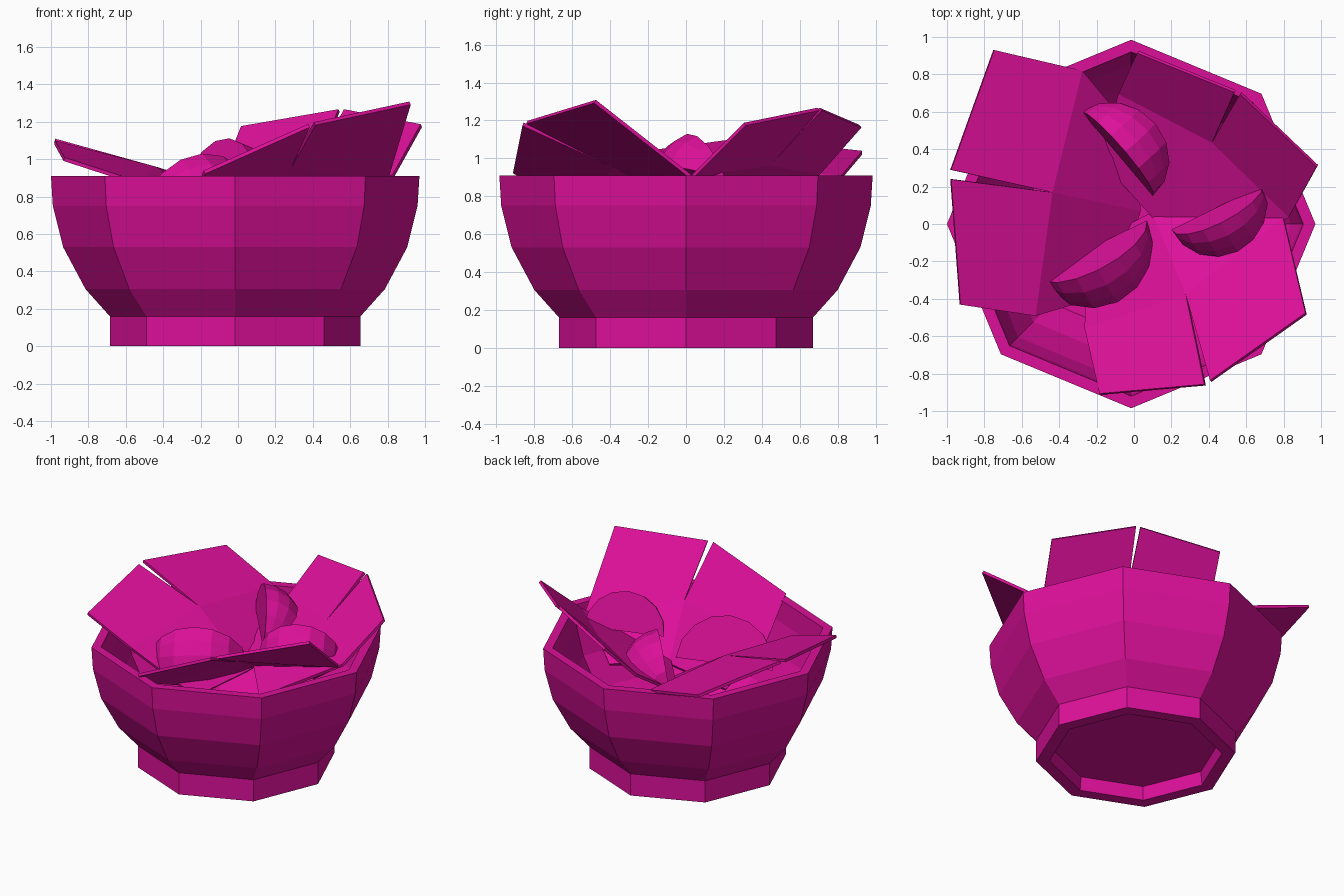
import bpy, bmesh, math
from mathutils import Vector, Matrix

if "Cube" in bpy.data.objects:
    bpy.data.objects.remove(bpy.data.objects["Cube"])

mat = bpy.data.materials.new("magenta")
mat.diffuse_color = (0.72, 0.005, 0.32, 1)
mat.use_nodes = True
mat.node_tree.nodes["Principled BSDF"].inputs["Base Color"].default_value = mat.diffuse_color


def make(name, verts, faces):
    me = bpy.data.meshes.new(name)
    bm = bmesh.new()
    vs = [bm.verts.new(v) for v in verts]
    for f in faces:
        bm.faces.new([vs[i] for i in f])
    bmesh.ops.remove_doubles(bm, verts=bm.verts, dist=1e-4)
    bmesh.ops.recalc_face_normals(bm, faces=bm.faces)
    bm.to_mesh(me)
    bm.free()
    me.materials.append(mat)
    ob = bpy.data.objects.new(name, me)
    bpy.context.collection.objects.link(ob)
    return ob


def bowl(name, profile, sides, cx):
    verts, faces, n = [], [], len(profile)
    for r, z in profile:
        for k in range(sides):
            a = 2 * math.pi * k / sides
            verts.append((cx + r * math.cos(a), r * math.sin(a), z))
    for i in range(n - 1):
        for k in range(sides):
            m = (k + 1) % sides
            faces.append((i * sides + k, i * sides + m, (i + 1) * sides + m, (i + 1) * sides + k))
    faces.append(range(sides))
    faces.append(range((n - 1) * sides, n * sides))
    make(name, verts, faces)


def leaf(name, base, fold, tips):
    # two creased halves, each with a base panel and a separate upper lobe
    faces = [(0, 1, 4, 3), (1, 2, 5, 4), (3, 4, 7, 6), (4, 5, 9, 8)]
    ob = make(name, base + fold + tips, faces)
    sol = ob.modifiers.new("thickness", 'SOLIDIFY')
    sol.thickness = 0.02
    sol.offset = 0


def wedge(name, p0, p1, side, a0, a1, segs=8, strips=3):
    # slice of a ball: two flat half discs joined on a chord, rind facing up
    p0, p1 = Vector(p0), Vector(p1)
    mid, axis = (p0 + p1) / 2, (p1 - p0) / 2
    r = axis.length
    out = axis.cross(Vector((0, 0, 1))).normalized() * side
    up = axis.cross(out).normalized()
    up = up if up.z > 0 else -up
    verts, faces, n = [], [], segs + 1
    for s in range(strips + 1):
        a = math.radians(a0 + (a1 - a0) * s / strips)
        d = up * math.cos(a) + out * math.sin(a)
        for k in range(n):
            t = math.pi * k / segs
            verts.append(mid - axis * math.cos(t) + d * r * math.sin(t))
    for s in range(strips):
        b, c = s * n, (s + 1) * n
        faces.append((b, b + 1, c + 1))
        faces += [(b + k, b + k + 1, c + k + 1, c + k) for k in range(1, segs - 1)]
        faces.append((b + segs - 1, b + segs, c + segs - 1))
    faces += [range(n), range(strips * n, (strips + 1) * n)]
    make(name, verts, faces)


# Bowl with hollow foot ring
bowl("bowl", [(0.57, 0.10), (0.58, 0), (0.67, 0), (0.67, 0.16), (0.80, 0.305),
              (0.92, 0.53), (0.975, 0.75), (0.985, 0.91), (0.92, 0.91), (0.91, 0.75),
              (0.855, 0.55), (0.74, 0.34), (0.60, 0.20)], 8, -0.015)

# Lettuce leaves
leaf("left_leaf",
     [(0.0, 0.48, 0.62), (0.03, 0.07, 0.64), (-0.10, -0.36, 0.58)],
     [(-0.28, 0.82, 0.90), (-0.44, 0.17, 0.95), (-0.53, -0.49, 0.87)],
     [(-0.75, 0.93, 1.03), (-0.98, 0.29, 1.10), (-0.98, 0.24, 1.09), (-0.93, -0.43, 1.0)])
leaf("rear_leaf",
     [(-0.18, 0.35, 0.68), (0.10, 0.04, 0.72), (0.36, -0.26, 0.66)],
     [(-0.08, 0.70, 0.92), (0.42, 0.44, 0.97), (0.83, 0.04, 0.91)],
     [(0.02, 0.92, 1.17), (0.54, 0.71, 1.26), (0.57, 0.70, 1.26), (0.98, 0.31, 1.18)])
leaf("front_leaf",
     [(-0.24, -0.12, 0.54), (0.10, 0.06, 0.71), (0.48, 0.21, 0.66)],
     [(-0.26, -0.56, 0.72), (0.28, -0.38, 0.96), (0.80, 0.03, 0.90)],
     [(-0.18, -0.91, 0.93), (0.38, -0.86, 1.18), (0.41, -0.84, 1.19), (0.92, -0.48, 1.30)])

# Tomato wedges
wedge("rear_wedge", (-0.28, 0.60, 0.84), (0.10, 0.15, 0.80), -1, 8, 62)
wedge("left_wedge", (-0.52, -0.27, 0.70), (0.07, 0.02, 0.75), 1, 22, 78)
wedge("right_wedge", (0.20, -0.03, 0.85), (0.69, 0.21, 0.89), 1, 18, 72)
